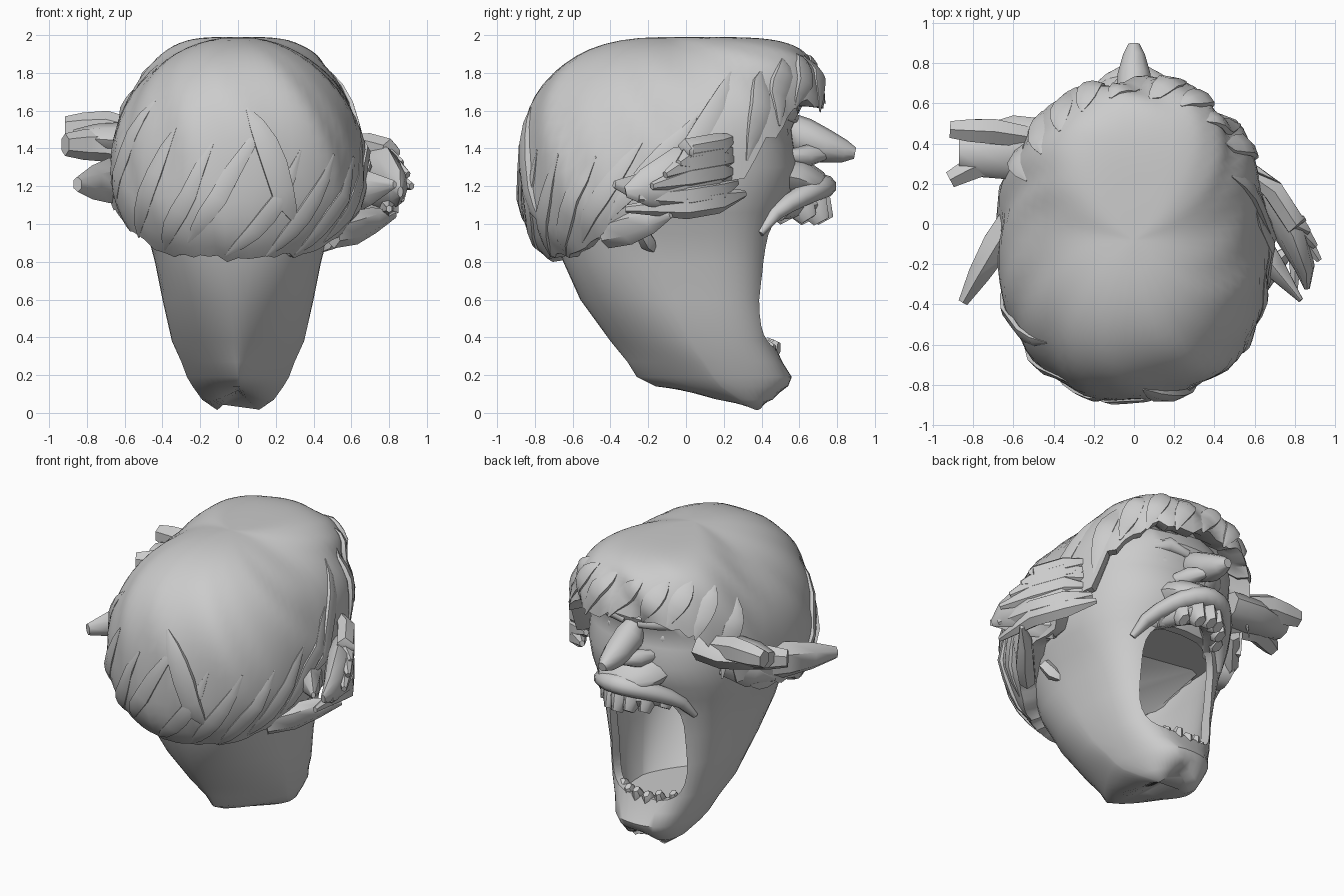
import bpy, bmesh, math, random
from math import sin, cos, pi, radians
from mathutils import Vector, noise

random.seed(4)
cube = bpy.data.objects.get("Cube")
if cube:
    bpy.data.objects.remove(cube, do_unlink=True)


def interp(table, x):
    """Value at x in a table of (x, value) pairs."""
    for (x0, v0), (x1, v1) in zip(table, table[1:]):
        if x <= x1:
            return v0 + (v1 - v0) * (x - x0) / (x1 - x0)
    return table[-1][1]


def power(v, e):
    return math.copysign(abs(v) ** e, v)


def smooth(obj, angle=40):
    bpy.ops.object.select_all(action='DESELECT')
    obj.select_set(True)
    bpy.context.view_layer.objects.active = obj
    bpy.ops.object.shade_smooth_by_angle(angle=radians(angle))


def loft(name, rings, angle=40):
    """Skin closed rings of points and cap both ends."""
    bm = bmesh.new()
    rows = [[bm.verts.new(p) for p in r] for r in rings]
    n = len(rows[0])
    for a, b in zip(rows, rows[1:]):
        for i in range(n):
            j = (i + 1) % n
            bm.faces.new((a[i], a[j], b[j], b[i]))
    bm.faces.new(rows[0][::-1])
    bm.faces.new(rows[-1])
    bmesh.ops.recalc_face_normals(bm, faces=bm.faces)
    mesh = bpy.data.meshes.new(name)
    bm.to_mesh(mesh)
    bm.free()
    obj = bpy.data.objects.new(name, mesh)
    bpy.context.collection.objects.link(obj)
    smooth(obj, angle)
    return obj


def lock(name, path, sizes, flat=0.5, sides=8, up=(0, 0, 1)):
    """Tapered tube: sizes are the half heights along the path."""
    pts = [Vector(p) for p in path]
    rings = []
    for i, p in enumerate(pts):
        t = (pts[min(i + 1, len(pts) - 1)] - pts[max(i - 1, 0)]).normalized()
        side = t.cross(Vector(up)).normalized()
        rise = side.cross(t)
        rings.append([p + sizes[i] * (rise * cos(k * 2 * pi / sides)
                      + side * flat * sin(k * 2 * pi / sides)) for k in range(sides)])
    return loft(name, rings, 50)


# Head and long open jaw: height, back, front, half width, back and front corner exponents
HEAD = [(0.015, 0.33, 0.42, 0.11, 1, 0.9), (0.07, 0.10, 0.48, 0.19, 1.3, 0.8),
        (0.14, -0.16, 0.54, 0.24, 1.6, 0.8), (0.19, -0.26, 0.56, 0.27, 1.6, 0.8),
        (0.27, -0.31, 0.51, 0.30, 1.5, 0.7), (0.38, -0.40, 0.46, 0.35, 1.3, 0.6),
        (0.60, -0.56, 0.44, 0.40, 1.1, 0.6), (0.80, -0.65, 0.45, 0.44, 0.9, 0.6),
        (0.95, -0.70, 0.47, 0.48, 0.9, 0.65), (1.06, -0.72, 0.51, 0.53, 0.9, 0.75),
        (1.16, -0.72, 0.57, 0.56, 0.9, 0.85), (1.30, -0.72, 0.60, 0.57, 0.9, 0.85),
        (1.42, -0.70, 0.57, 0.57, 0.9, 0.85), (1.50, -0.68, 0.56, 0.56, 0.9, 0.85),
        (1.60, -0.64, 0.60, 0.53, 0.9, 0.85), (1.75, -0.50, 0.52, 0.44, 0.9, 0.9),
        (1.85, -0.35, 0.40, 0.32, 0.9, 0.9)]


def head_ring(z, back, front, half, e_back, e_front):
    mid, ry = (back + front) / 2, (front - back) / 2
    ring = []
    for k in range(48):
        a = k * 2 * pi / 48
        e = e_front if cos(a) > 0 else e_back
        x = half * power(sin(a), e)
        notch = max(0, 0.11 - abs(x)) * max(0, 1 - z * 8)
        ring.append((x, mid + ry * power(cos(a), e), z + notch))
    return ring


head = loft("head", [head_ring(*row) for row in HEAD], 50)

# Hollow jaw with a squarish mouth opening
hollow = loft("jaw_hollow", [head_ring(z, back + 0.05, front - 0.06, half - 0.04, eb, ef)
              for z, back, front, half, eb, ef in HEAD[4:11]])
opening = loft("mouth_opening", [[(w * power(sin(a), 0.5), y, 0.70 + 0.36 * power(cos(a), 0.5))
               for a in [k * 2 * pi / 28 for k in range(28)]]
               for y, w in ((0.9, 0.275), (0.15, 0.285))])
for cutter in (hollow, opening):
    cutter.hide_render = True
    cut = head.modifiers.new("mouth", 'BOOLEAN')
    cut.object = cutter
    cut.solver = 'EXACT'
    bpy.ops.object.select_all(action='DESELECT')
    bpy.context.view_layer.objects.active = head
    head.select_set(True)
    bpy.ops.object.modifier_apply(modifier="mouth")
    bpy.data.objects.remove(cutter, do_unlink=True)
smooth(head, 45)

# Muzzle, with the upper lip and the gum arched around it
lock("muzzle", [(0, 0.44, 1.27), (0, 0.60, 1.24), (0, 0.70, 1.20), (0, 0.75, 1.18)],
     (0.13, 0.11, 0.08, 0.04), 2.1, 12)
steps = [-1 + k / 7 for k in range(15)]
arch = [max(0, cos(u * pi / 2)) for u in steps]
lock("upper_lip", [(0.34 * u, 0.39 + 0.33 * c, 0.95 + 0.25 * c ** 0.6)
     for u, c in zip(steps, arch)], [0.02 + 0.045 * c ** 0.5 for c in arch], 1.2, 10)
lock("upper_gum", [(0.27 * u, 0.38 + 0.28 * c, 1.04 + 0.07 * c)
     for u, c in zip(steps, arch)], [0.03 + 0.04 * c for c in arch], 1.2, 8)

# Uneven teeth in both jaws
for k in range(7):
    u = (k - 3) / 3
    x, y = 0.21 * u, 0.70 - 0.20 * u * u
    drop = random.uniform(0, 0.04)
    lock(f"upper_tooth_{k + 1}", [(x, y - 0.06, 1.15), (x, y, 1.09),
         (x * 1.02, y + 0.04, 1.01 + drop)], (0.07, 0.08, 0.045), 0.7, 6, (0, 1, 0))
for k in range(6):
    u = (k - 2.5) / 2.5
    x, y = 0.19 * u, 0.46 - 0.07 * u * u
    lock(f"lower_tooth_{k + 1}", [(x, y - 0.02, 0.28), (x, y, 0.34),
         (x, y + 0.02, 0.36 + random.uniform(0, 0.04))], (0.04, 0.045, 0.025), 0.8, 6, (0, 1, 0))

# Pointed nose, with nostrils, brows and half shut eyes on both sides
lock("nose", [(0, 0.50, 1.56), (0, 0.61, 1.47), (0, 0.74, 1.41), (0, 0.84, 1.385),
     (0, 0.895, 1.375)], (0.05, 0.10, 0.09, 0.06, 0.03), 0.95, 10)
for s, label in ((1, "left"), (-1, "right")):
    lock("nostril_" + label, [(s * 0.15, 0.53, 1.36), (s * 0.09, 0.64, 1.36),
         (s * 0.03, 0.74, 1.37)], (0.03, 0.06, 0.03), 0.9)
    lock("brow_" + label, [(s * 0.05, 0.57, 1.56), (s * 0.18, 0.55, 1.59),
         (s * 0.34, 0.46, 1.56)], (0.03, 0.05, 0.02), 0.9)
    lock("eyelid_" + label, [(s * 0.10, 0.53, 1.47), (s * 0.19, 0.51, 1.48),
         (s * 0.29, 0.45, 1.46)], (0.01, 0.045, 0.01), 0.8)

# Hair cap: hairline height by angle away from the face
RIM = [(0, 1.66), (30, 1.64), (45, 1.56), (60, 1.35), (75, 1.14), (95, 1.06),
       (115, 0.96), (140, 0.84), (180, 0.82)]


def hair_point(theta, a):
    """Point on the hair at angle theta from the face and angle a from the crown."""
    c = cos(theta)
    n = 2.05 + (3.6 * c * c if c > 0 else 0.5 * c * c)
    f = abs(sin(a)) ** (2 / n)
    h = power(cos(a), 2 / n) * (0.74 if a < pi / 2 else 0.61)
    swirl = theta + 0.6 * a
    ridge = noise.noise((cos(swirl) * 4, sin(swirl) * 4, a * 0.7))
    f *= 1 + 0.06 * ridge * sin(a) * (1.2 if c > 0 else 0.7)
    return Vector((f * 0.68 * power(sin(theta), 0.88),
                   -0.08 + f * 0.80 * power(c, 0.88), 1.25 + h))


def rim_angle(theta):
    z = interp(RIM, abs(math.degrees((theta + pi) % (2 * pi) - pi)))
    a = 0.1
    while a < 2.9 and hair_point(theta, a).z > z:
        a += 0.02
    return a


cols, rows = 80, 20
edges = [rim_angle(k * 2 * pi / cols) + random.uniform(-0.04, 0.04) for k in range(cols)]
rings = [[hair_point(k * 2 * pi / cols, 0.02 + (edges[k] - 0.02) * r / rows)
          for k in range(cols)] for r in range(rows + 1)]
for shrink, rise in ((0.90, 0.01), (0.78, 0.08)):
    rings.append([Vector((p.x * shrink, (p.y + 0.08) * shrink - 0.08, p.z + rise))
                  for p in rings[rows]])
loft("hair_cap", rings, 40)


def strand(name, t0, a0, t1, a1, size):
    """Flat lock lying on the hair cap."""
    pts = [hair_point(radians(t0 + (t1 - t0) * u), a0 + (a1 - a0) * u)
           for u in [k / 6 for k in range(7)]]
    out = pts[3] - Vector((0, -0.08, 1.3))
    lock(name, pts, [size * w for w in (0.1, 0.6, 0.9, 1, 0.9, 0.6, 0.1)], 2.6, 6, out)


# Fringe locks over the forehead
for k in range(9):
    t = -58 + k * 14.5
    end = rim_angle(radians(t)) + random.uniform(0.0, 0.05)
    strand(f"fringe_lock_{k + 1}", t - 9, end - 0.6, t + 4, end, 0.026)

# Swept locks around the back and sides
for k in range(10):
    t = 95 + k * 18
    end = rim_angle(radians(t)) - random.uniform(0.0, 0.25)
    strand(f"back_lock_{k + 1}", t - 32, end - 0.8, t, end, 0.022)
strand("back_centre_lock", 177, 1.15, 155, 1.9, 0.03)

# Left side tuft: a thick core with ragged locks swept out and back
lock("left_tuft_core", [(0.56, 0.24, 1.24), (0.68, 0.14, 1.25), (0.78, -0.04, 1.24),
     (0.85, -0.22, 1.19), (0.86, -0.32, 1.17)], (0.06, 0.15, 0.17, 0.10, 0.03), 0.5, 8)
for k in range(6):
    z = 1.11 + 0.06 * k
    out = (0.80, 0.87, 0.92, 0.90, 0.87, 0.85)[k]
    bend, start = random.uniform(-0.03, 0.03), random.uniform(0.22, 0.31)
    lock(f"left_tuft_{k + 1}", [(0.56, start, z + 0.05), (0.69, 0.17, z + 0.03 + bend),
         (0.80, 0.0, z + bend), (out, -0.32 + 0.07 * k, z - 0.03)],
         (0.02, 0.07, 0.07, 0.02), 0.85, 6)
lock("left_tuft_back", [(0.58, -0.05, 1.16), (0.70, -0.22, 1.19), (0.83, -0.38, 1.21)],
     (0.12, 0.09, 0.02), 0.7, 6)
lock("left_tuft_low", [(0.50, -0.42, 0.95), (0.62, -0.30, 0.98), (0.72, -0.18, 1.02),
     (0.83, -0.08, 1.05)], (0.08, 0.09, 0.07, 0.02), 0.7, 6)
lock("left_low_wisp", [(0.52, -0.24, 0.97), (0.48, -0.20, 0.90), (0.42, -0.16, 0.85)],
     (0.04, 0.05, 0.01), 0.8, 5)

# Right side tufts: a broad blunt one forward and a pointed one behind
lock("right_front_tuft", [(-0.42, 0.36, 1.44), (-0.60, 0.38, 1.44), (-0.76, 0.36, 1.45),
     (-0.87, 0.36, 1.45)], (0.10, 0.10, 0.08, 0.05), 1.6, 8)
for label, y, tip, z in (("upper", 0.46, 0.47, 1.51), ("lower", 0.32, 0.22, 1.42)):
    lock("right_front_tip_" + label, [(-0.50, y - 0.03, z - 0.04), (-0.70, y, z),
         (-0.82, (y + tip) / 2, z), (-0.915, tip, z)], (0.07, 0.09, 0.08, 0.06), 0.8, 6)
lock("right_rear_tuft", [(-0.56, 0.08, 1.24), (-0.68, -0.10, 1.23), (-0.77, -0.25, 1.22),
     (-0.85, -0.39, 1.21)], (0.12, 0.12, 0.09, 0.04), 0.7, 6)
lock("right_side_wisp", [(-0.52, 0.32, 1.32), (-0.62, 0.18, 1.22), (-0.68, 0.02, 1.14)],
     (0.08, 0.09, 0.01), 0.6, 6)
